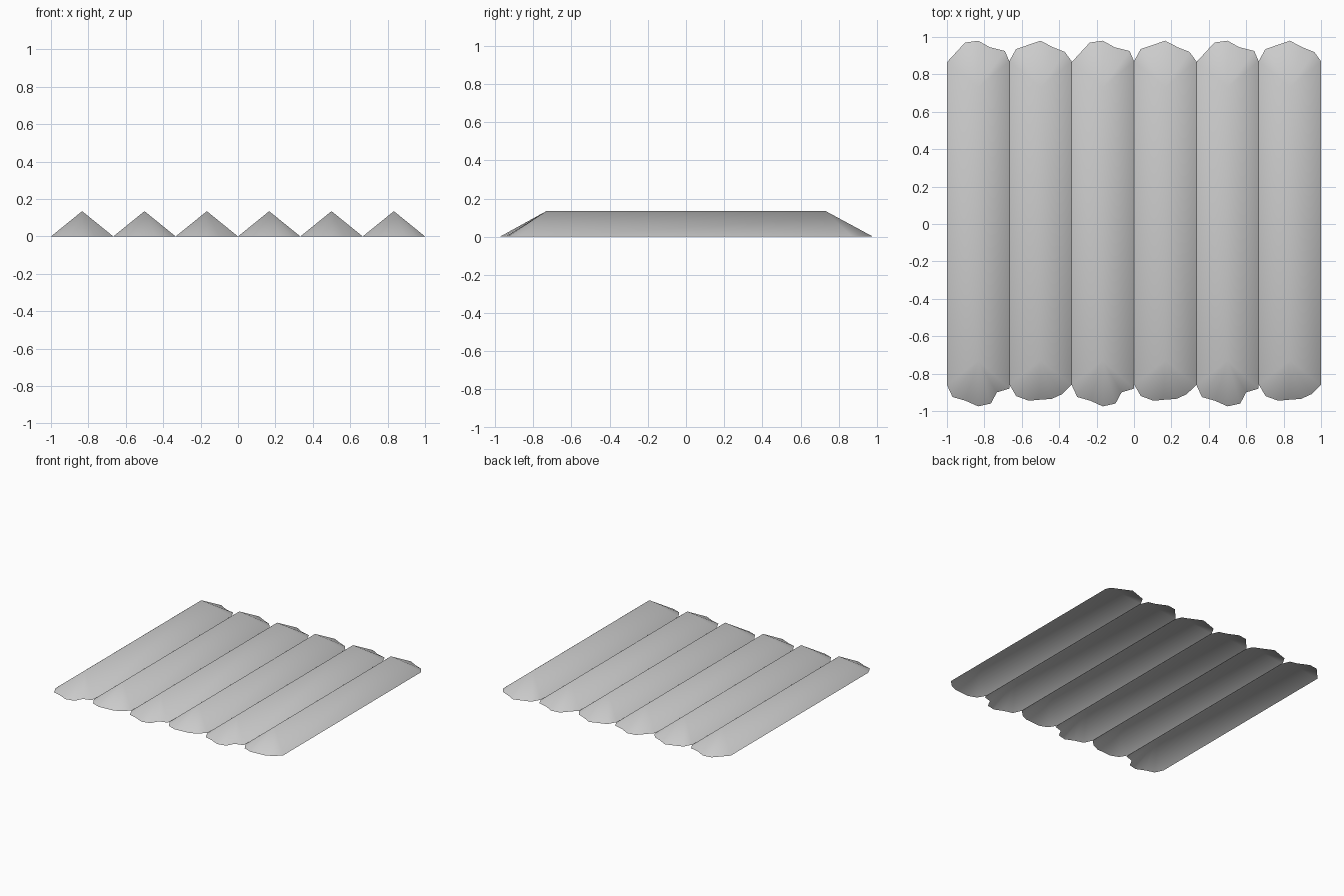
import bpy

cube = bpy.data.objects.get("Cube")
if cube:
    bpy.data.objects.remove(cube, do_unlink=True)

WIDTH = 1 / 3
HEIGHT = 0.135
RIDGE = 0.73   # half length of the ridge line

grey = bpy.data.materials.new("plain_grey")
grey.use_nodes = True
colour = (0.6, 0.6, 0.6, 1)
grey.diffuse_color = colour
grey.node_tree.nodes["Principled BSDF"].inputs["Base Color"].default_value = colour

# Ragged end outlines, left to right, as (x from strip centre, y)
HALF = WIDTH / 2
ENDS = [
    {"front": [(-HALF, -.86), (-.137, -.925), (-.067, -.945), (0, -.975),
               (.068, -.96), (.1, -.9), (HALF, -.88)],
     "back": [(-HALF, .865), (-.07, .97), (0, .98), (.063, .945),
              (.143, .925), (HALF, .87)]},
    {"front": [(-HALF, -.857), (-.13, -.92), (-.062, -.945), (-.01, -.94),
               (.06, -.935), (.115, -.91), (HALF, -.86)],
     "back": [(-HALF, .87), (-.131, .935), (0, .98), (.067, .945),
              (.13, .92), (HALF, .87)]},
]


def strip(name, x, front, back):
    """Open-bottomed ridge with fan-shaped sloping ends."""
    outline = front + back[::-1]
    verts = [(px, py, 0) for px, py in outline]
    n, f = len(verts), len(front)
    verts += [(0, -RIDGE, HEIGHT), (0, RIDGE, HEIGHT)]
    near, far = n, n + 1
    # End fans
    faces = [(i, i + 1, near) for i in range(f - 1)]
    faces += [(i, i + 1, far) for i in range(f, n - 1)]
    # Long slopes
    faces += [(f - 1, f, far, near), (n - 1, 0, near, far)]
    mesh = bpy.data.meshes.new(name)
    mesh.from_pydata(verts, [], faces)
    mesh.materials.append(grey)
    mesh.shade_smooth()
    obj = bpy.data.objects.new(name, mesh)
    obj.location.x = x
    bpy.context.collection.objects.link(obj)


# Two alternating strip shapes side by side
for i in range(6):
    strip(f"roof_strip_{i + 1}", -1 + WIDTH * (i + 0.5), **ENDS[i % 2])
